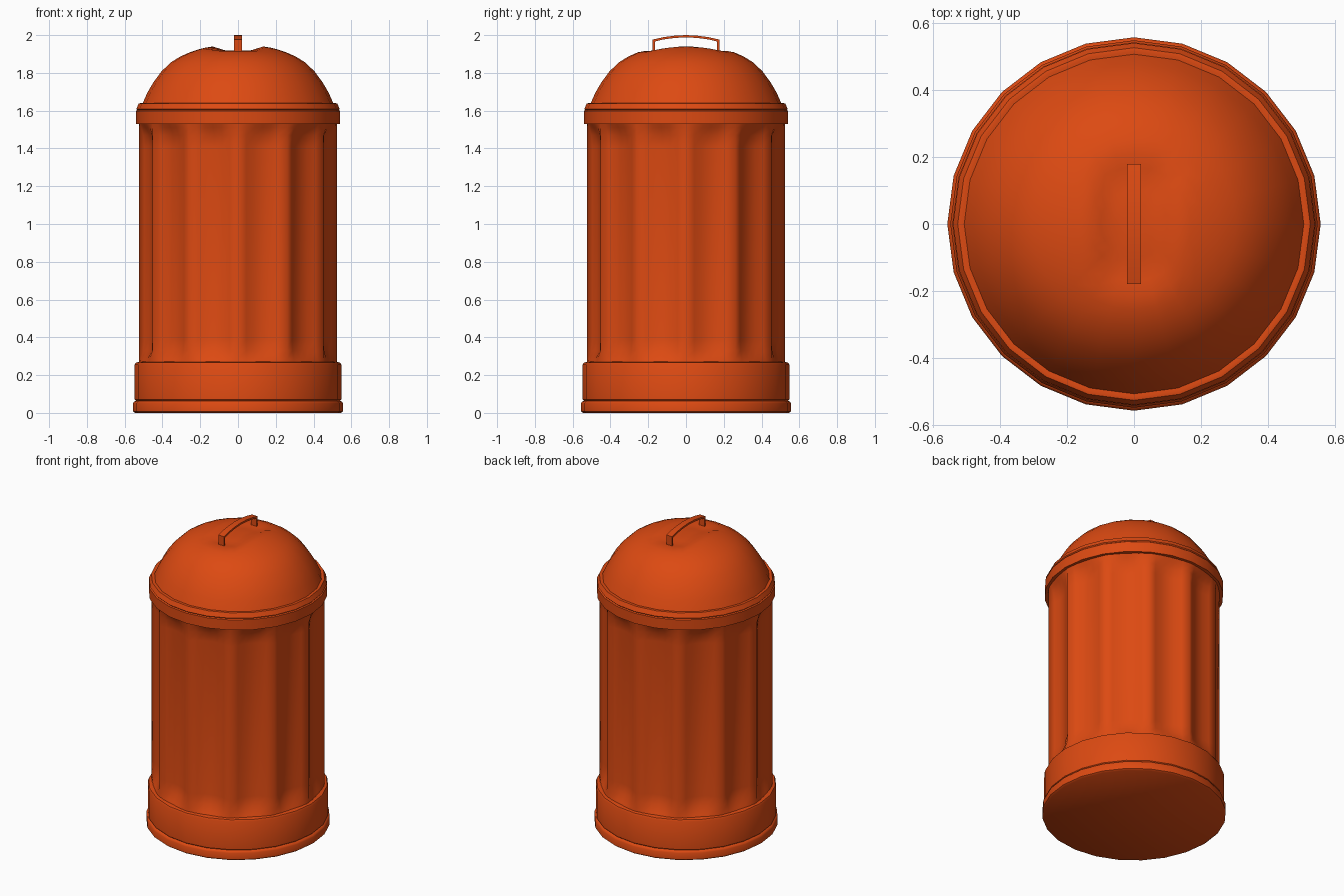
import bpy, bmesh
from math import sin, cos, pi, radians

if "Cube" in bpy.data.objects:
    bpy.data.objects.remove(bpy.data.objects["Cube"])

orange = bpy.data.materials.new("orange_paint")
orange.diffuse_color = (0.72, 0.068, 0.006, 1)
orange.use_nodes = True
orange.node_tree.nodes["Principled BSDF"].inputs["Base Color"].default_value = orange.diffuse_color


def make_object(name, bm, angle):
    bmesh.ops.recalc_face_normals(bm, faces=bm.faces)
    mesh = bpy.data.meshes.new(name)
    bm.to_mesh(mesh)
    bm.free()
    mesh.materials.append(orange)
    obj = bpy.data.objects.new(name, mesh)
    bpy.context.collection.objects.link(obj)
    bpy.ops.object.select_all(action='DESELECT')
    obj.select_set(True)
    bpy.context.view_layer.objects.active = obj
    bpy.ops.object.shade_smooth_by_angle(angle=radians(angle))
    return obj


def revolve(name, profile, sides=24, shape=None, angle=40, cap_low=True, cap_high=True):
    """Lathe (radius, z) rings; shape(index, radius, ring) may change the radius."""
    bm = bmesh.new()
    rings = []
    for j, (r, z) in enumerate(profile):
        ring = []
        for i in range(sides):
            a = 2 * pi * i / sides
            rr = shape(i, r, j) if shape else r
            ring.append(bm.verts.new((rr * cos(a), rr * sin(a), z)))
        rings.append(ring)
    for lo, hi in zip(rings, rings[1:]):
        for i in range(sides):
            k = (i + 1) % sides
            bm.faces.new((lo[i], lo[k], hi[k], hi[i]))
    if cap_low:
        bm.faces.new(rings[0][::-1])
    if cap_high:
        bm.faces.new(rings[-1])
    return make_object(name, bm, angle)


# Base: foot ring and plain band
revolve("base_band", [(0.545, 0), (0.556, 0.008), (0.556, 0.05), (0.55, 0.06),
                      (0.541, 0.064), (0.547, 0.07), (0.547, 0.255),
                      (0.541, 0.266), (0.50, 0.275)])

# Fluted body: twelve hollow flutes that fade out at both ends
flute = [0, 0.5, 0.9, 1, 0.9, 0.5]
fade = [0, 0.3, 0.8, 1, 1, 0.8, 0.35, 0]
heights = [0.255, 0.285, 0.33, 0.39, 1.41, 1.47, 1.51, 1.54]
revolve("fluted_body", [(0.523, z) for z in heights], sides=72, angle=80,
        shape=lambda i, r, j: r - 0.05 * flute[i % 6] * fade[j])

# Lid rim
revolve("lid_rim", [(0.50, 1.53), (0.541, 1.53), (0.541, 1.598), (0.534, 1.603),
                    (0.539, 1.609), (0.525, 1.638), (0.514, 1.64), (0.49, 1.632)])

# Lid dome, with a shallow finger hollow pressed in under the handle
dome = revolve("lid_dome", [(0.508, 1.632), (0.48, 1.695), (0.448, 1.75), (0.405, 1.808),
                            (0.355, 1.856), (0.305, 1.887), (0.255, 1.909), (0.21, 1.924),
                            (0.17, 1.934), (0.135, 1.940), (0.10, 1.944), (0.065, 1.947),
                            (0.03, 1.948)], angle=60)


def smooth_drop(t, inner, outer):
    t = min(max((outer - abs(t)) / (outer - inner), 0), 1)
    return t * t * (3 - 2 * t)


for v in dome.data.vertices:
    if v.co.z > 1.85:
        v.co.z -= 0.03 * smooth_drop(v.co.x, 0.06, 0.14) * smooth_drop(v.co.y, 0.12, 0.25)

# Handle: arched flat strap along y with two legs
half = [(0.178, 1.90), (0.178, 1.976), (0.12, 1.989), (0.06, 1.997)]
half_in = [(0.165, 1.90), (0.165, 1.966), (0.12, 1.977), (0.06, 1.985)]
outer = half + [(0, 2.0)] + [(-y, z) for y, z in reversed(half)]
inner = half_in + [(0, 1.988)] + [(-y, z) for y, z in reversed(half_in)]
bm = bmesh.new()
sections = [[bm.verts.new(p) for p in ((-0.021, *o), (0.021, *o), (0.021, *n), (-0.021, *n))]
            for o, n in zip(outer, inner)]
for s, t in zip(sections, sections[1:]):
    for i in range(4):
        k = (i + 1) % 4
        bm.faces.new((s[i], s[k], t[k], t[i]))
bm.faces.new(sections[0])
bm.faces.new(sections[-1])
make_object("lid_handle", bm, 30)
